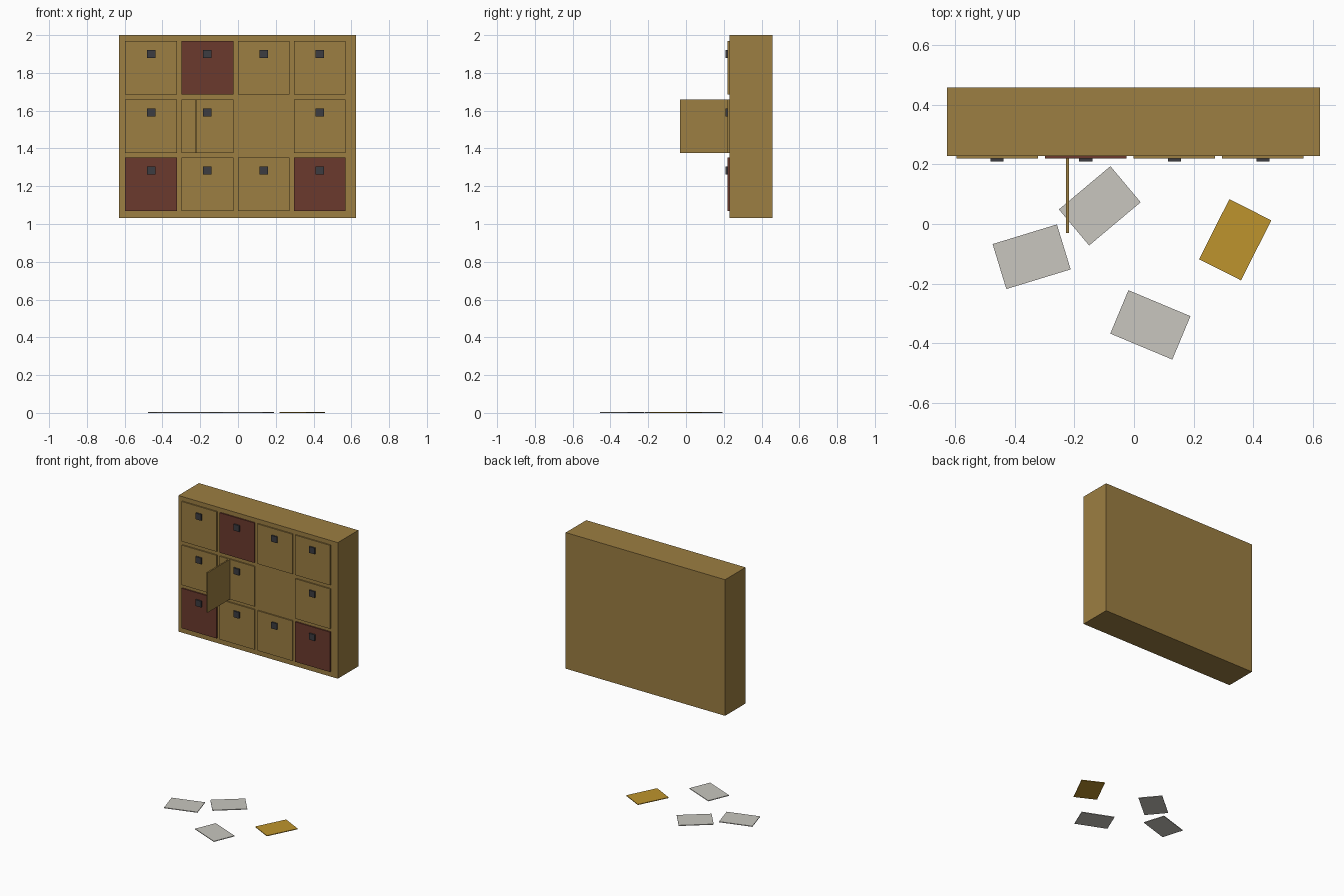
import bpy
from math import radians

cube = bpy.data.objects.get("Cube")
if cube:
    bpy.data.objects.remove(cube, do_unlink=True)


def material(name, r, g, b):
    m = bpy.data.materials.new(name)
    m.use_nodes = True
    m.diffuse_color = (r, g, b, 1)
    bsdf = next(n for n in m.node_tree.nodes if n.type == "BSDF_PRINCIPLED")
    bsdf.inputs["Base Color"].default_value = (r, g, b, 1)
    return m


brass = material("aged_brass", 0.333, 0.209, 0.054)
red = material("dark_red", 0.147, 0.042, 0.027)
iron = material("dark_iron", 0.045, 0.045, 0.052)
paper = material("pale_paper", 0.58, 0.565, 0.52)
gold = material("golden_paper", 0.515, 0.296, 0.026)


def box(name, center, size, mat, turn=0):
    bpy.ops.mesh.primitive_cube_add(size=1, location=center, rotation=(0, 0, radians(turn)))
    ob = bpy.context.object
    ob.name = name
    ob.scale = size
    bpy.ops.object.transform_apply(location=False, rotation=False, scale=True)
    ob.data.materials.append(mat)
    return ob


# Cabinet body
box("cabinet", (-0.002, 0.344, 1.516), (1.254, 0.23, 0.968), brass)

# Grid of small doors, each with a lock plate; one door is missing
columns = (-0.46, -0.162, 0.136, 0.433)
rows = (1.827, 1.517, 1.21)
red_doors = {(0, 1), (2, 0), (2, 3)}
for r, z in enumerate(rows):
    for c, x in enumerate(columns):
        if (r, c) == (1, 2):
            continue
        tag = f"{r + 1}_{c + 1}"
        box("door_" + tag, (x, 0.225, z), (0.274, 0.01, 0.284),
            red if (r, c) in red_doors else brass)
        box("lock_" + tag, (x, 0.216, z + 0.073), (0.044, 0.012, 0.044), iron)

# Door swung open, edge on to the front
box("open_door", (-0.223, 0.1, 1.517), (0.01, 0.262, 0.284), brass)

# Letters lying on the floor
letters = (
    ("left_letter", -0.344, -0.11, 17, paper),
    ("middle_letter", -0.115, 0.061, 40, paper),
    ("front_letter", 0.055, -0.339, -22.7, paper),
    ("golden_letter", 0.34, -0.053, 63.2, gold),
)
for name, x, y, turn, mat in letters:
    box(name, (x, y, 0.0025), (0.226, 0.158, 0.005), mat, turn)
